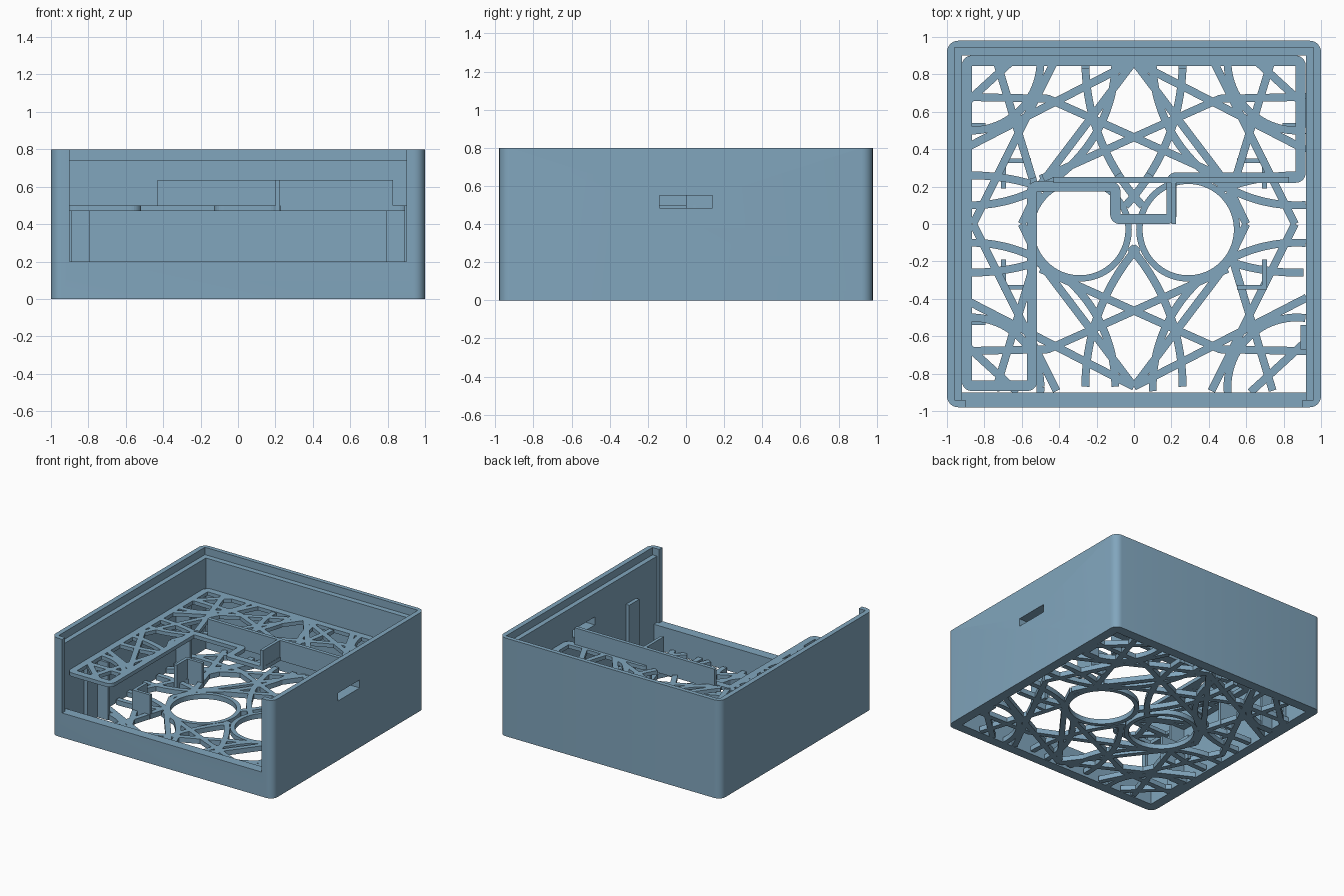
import bpy, bmesh, math
from mathutils import Vector

if "Cube" in bpy.data.objects:
    bpy.data.objects.remove(bpy.data.objects["Cube"])

blue = bpy.data.materials.new("dusty_blue")
blue.diffuse_color = (0.22, 0.38, 0.51, 1)
blue.use_nodes = True
blue.node_tree.nodes["Principled BSDF"].inputs["Base Color"].default_value = blue.diffuse_color


def finish(name, bm):
    bmesh.ops.recalc_face_normals(bm, faces=bm.faces)
    me = bpy.data.meshes.new(name)
    bm.to_mesh(me)
    bm.free()
    ob = bpy.data.objects.new(name, me)
    bpy.context.collection.objects.link(ob)
    me.materials.append(blue)
    return ob


def add_box(bm, x0, x1, y0, y1, z0, z1):
    v = bmesh.ops.create_cube(bm, size=1)["verts"]
    for p in v:
        p.co = ((x0 + x1) / 2 + p.co.x * (x1 - x0), (y0 + y1) / 2 + p.co.y * (y1 - y0),
                (z0 + z1) / 2 + p.co.z * (z1 - z0))


def boxes(name, *dims):
    bm = bmesh.new()
    for d in dims:
        add_box(bm, *d)
    return finish(name, bm)


def strip(bm, pts, width, z0, z1, closed=False):
    """Flat bar swept along a 2D path with mitred corners."""
    n, rings = len(pts), []
    for i, p in enumerate(pts):
        a = pts[i - 1] if closed or i else p
        b = pts[(i + 1) % n] if closed or i < n - 1 else p
        d0, d1 = (p - a), (b - p)
        d0 = d0 if d0.length else d1
        d1 = d1 if d1.length else d0
        d0, d1 = d0.normalized(), d1.normalized()
        t = (d0 + d1).normalized()
        off = Vector((-t.y, t.x)) * (width / 2 / max(t.dot(d1), 0.4))
        l, r = p + off, p - off
        rings.append([bm.verts.new((q.x, q.y, z)) for q, z in ((l, z0), (r, z0), (r, z1), (l, z1))])
    for i in range(n if closed else n - 1):
        a, b = rings[i], rings[(i + 1) % n]
        for k in range(4):
            bm.faces.new((a[k], a[(k + 1) % 4], b[(k + 1) % 4], b[k]))
    if not closed:
        bm.faces.new(rings[0])
        bm.faces.new(rings[-1])


def rounded(corners, r, steps=6):
    """Round the corners of a closed 2D path."""
    out, n = [], len(corners)
    for i in range(n):
        p = Vector(corners[i])
        a = p + (Vector(corners[i - 1]) - p).normalized() * r
        b = p + (Vector(corners[(i + 1) % n]) - p).normalized() * r
        for k in range(steps + 1):
            ang = math.pi / 2 * k / steps
            out.append(p + (a - p) * (1 - math.sin(ang)) + (b - p) * (1 - math.cos(ang)))
    return out


def circle(c, r, n=96):
    return [Vector((c[0] + r * math.cos(2 * math.pi * i / n), c[1] + r * math.sin(2 * math.pi * i / n)))
            for i in range(n)]


# Lattice paths: straight bars and arcs, mirrored into the four quarters
LINES = [((0, .87), (.95, .38)), ((.95, .68), (.46, .67), (-.5, .24)), ((.86, 0), (.40, .92)),
         ((.75, .92), (.53, .2), (.45, 0)), ((0, .87), (.5, .21), (.6, 0)), ((.6, .92), (.95, .6))]
ARCS = [(.37, .87), (.77, .87), (1.13, .87)]
paths = []
for sx in (1, -1):
    for sy in (1, -1):
        for line in LINES:
            path = []
            for a, b in zip(line, line[1:]):
                a, b = Vector((a[0] * sx, a[1] * sy)), Vector((b[0] * sx, b[1] * sy))
                m = max(2, int((b - a).length / 0.015))
                path += [a.lerp(b, i / m) for i in range(m)]
            paths.append(path + [b])
        for r, c in ARCS:
            ring = circle((c * sx, c * sy), r, 200)
            paths.append(ring + ring[:1])


def lattice(name, inside, z0, z1, width=0.042):
    bm = bmesh.new()
    for path in paths:
        run = []
        for p in path + [None]:
            if p is not None and inside(p):
                run.append(p)
            else:
                if len(run) > 2:
                    strip(bm, run, width, z0, z1)
                run = []
    return finish(name, bm)


# Case: rounded block, hollowed, with a lid rebate, open front and side slot
bm = bmesh.new()
outline = rounded([(-1, -.98), (1, -.98), (1, .98), (-1, .98)], .06)
base = bm.faces.new([bm.verts.new((p.x, p.y, 0)) for p in outline])
top = bmesh.ops.extrude_face_region(bm, geom=[base])["geom"]
bmesh.ops.translate(bm, verts=[g for g in top if isinstance(g, bmesh.types.BMVert)], vec=(0, 0, .8))
case = finish("case", bm)
CUTS = [("cavity_cutter", (-.92, .92, -.9, .9, -.1, 1)),
        ("lid_rebate_cutter", (-.96, .96, -.94, .945, .74, 1)),
        ("panel_groove_cutter", (-.92, .92, -.94, -.8, .2, 1)),
        ("front_opening_cutter", (-.9, .9, -1.1, -.85, .2, 1)),
        ("side_slot_cutter", (.85, 1.1, -.14, .14, .485, .55))]
for name, dims in CUTS:
    cutter = boxes(name, dims)
    cutter.hide_render = True
    cutter.hide_viewport = True
    mod = case.modifiers.new(name, "BOOLEAN")
    mod.operation, mod.solver, mod.object = "DIFFERENCE", "EXACT", cutter
bpy.context.view_layer.objects.active = case
case.select_set(True)
bpy.ops.object.shade_smooth_by_angle()
bpy.context.view_layer.update()

# Pierced floor with two round vents
VENTS = [(-.29, -.03), (.29, -.03)]
lattice("floor_lattice", lambda p: abs(p.x) < .925 and abs(p.y) < .905
        and all((p - Vector(c)).length > .262 for c in VENTS), 0, .04)
bm = bmesh.new()
for c in VENTS:
    strip(bm, circle(c, .261), .034, 0, .04, True)
finish("vent_rings", bm)

# Raised L-shaped shelf: rim and lattice
rim = rounded([(-.893, .873), (.89, .873), (.89, .248), (.2, .248), (.2, .027), (-.1, .027),
               (-.1, .2), (-.545, .2), (-.545, -.865), (-.893, -.865)], .025)
bm = bmesh.new()
strip(bm, rim, .055, .47, .5, True)
finish("shelf_rim", bm)
lattice("shelf_lattice", lambda p: (abs(p.x) < .89 and .24 < p.y < .87)
        or (-.89 < p.x < -.545 and -.86 < p.y <= .24), .47, .5)
boxes("shelf_upstand", (-.43, .83, .22, .25, .47, .635), (.2, .225, 0, .22, .47, .635))

# Posts holding the shelf along the side walls
for s, side in ((-1, "left"), (1, "right")):
    for f, end in ((-1, "front"), (1, "back")):
        xs = lambda a, b: sorted((s * a, s * b))
        ys = lambda a, b: sorted((f * a, f * b))
        dims = [(*xs(.89, .92), *ys(.54, .67), 0, .47)]
        if (s, f) != (1, -1):
            dims.append((*xs(.795, .92), *ys(.515, .54), 0, .47))
        else:
            dims[0] = (*dims[0][:5], .5)
        boxes(f"{side}_{end}_post", *dims)
        # Corner bracket on the floor
        boxes(f"{side}_{end}_bracket", (*xs(.685, .71), *ys(.19, .35), 0, .2),
              (*xs(.55, .685), *ys(.325, .35), 0, .2))
